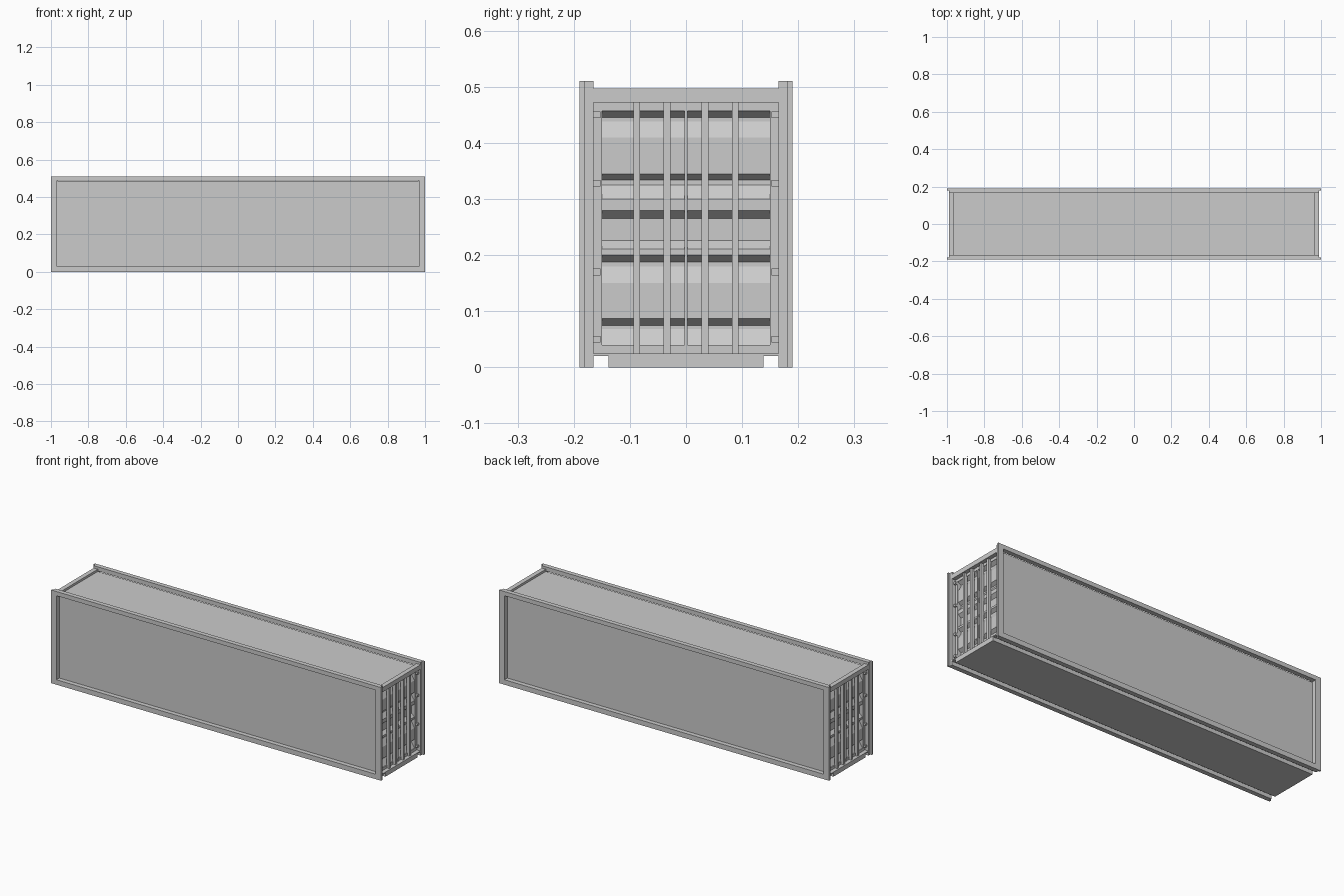
import bpy, bmesh

if "Cube" in bpy.data.objects:
    bpy.data.objects.remove(bpy.data.objects["Cube"])


def finish(name, bm, mirror=(False, False)):
    bmesh.ops.recalc_face_normals(bm, faces=bm.faces)
    me = bpy.data.meshes.new(name)
    bm.to_mesh(me)
    bm.free()
    ob = bpy.data.objects.new(name, me)
    bpy.context.collection.objects.link(ob)
    if any(mirror):
        m = ob.modifiers.new("mirror", 'MIRROR')
        m.use_axis = (mirror[0], mirror[1], False)
        m.use_mirror_merge = False
    return ob


def add_box(bm, x, y, z):
    vs = bmesh.ops.create_cube(bm, size=1)["verts"]
    for v in vs:
        for i, (lo, hi) in enumerate((x, y, z)):
            v.co[i] = lo if v.co[i] < 0 else hi


def boxes(name, items, mirror=(False, False)):
    bm = bmesh.new()
    for it in items:
        add_box(bm, *it)
    return finish(name, bm, mirror)


def ring(name, axis, span, outer, inner, mirror=(False, False)):
    """Rectangular ring (half width, z low, z high) extruded along x or y."""
    bm = bmesh.new()

    def loop(rect, d):
        w, a, b = rect
        pts = [(-w, a), (w, a), (w, b), (-w, b)]
        return [bm.verts.new((d, p, q) if axis == 'x' else (p, d, q)) for p, q in pts]

    loops = [loop(outer, span[0]), loop(outer, span[1]),
             loop(inner, span[1]), loop(inner, span[0])]
    for k in range(4):
        a, b = loops[k], loops[(k + 1) % 4]
        for i in range(4):
            j = (i + 1) % 4
            bm.faces.new((a[i], a[j], b[j], b[i]))
    return finish(name, bm, mirror)


# Body shell: side walls, roof and floor; its end faces are the door frames
ring("body_shell", 'x', (-0.968, 0.968), (0.165, 0.02, 0.485), (0.15, 0.04, 0.457))

# Side frames: outer plate and slightly shorter inner layer
opening = (0.967, 0.027, 0.487)
ring("side_frame_outer", 'y', (0.18, 0.19), (1.0, 0, 0.51), opening, (False, True))
ring("side_frame_inner", 'y', (0.165, 0.18), (0.99, 0, 0.51), opening, (False, True))

# Underfloor slab
boxes("underfloor", [((-0.99, 0.99), (-0.138, 0.138), (0, 0.021))])

# Top header and bottom sill at each end
boxes("end_beams", [((0.965, 0.99), (-0.165, 0.165), (0.472, 0.497)),
                    ((0.965, 0.99), (-0.165, 0.165), (0.02, 0.025))], (True, False))

# Corrugated door sheets
hi, lo = 0.964, 0.946
profile = [(hi, 0.457), (lo, 0.445), (lo, 0.438), (hi, 0.41), (hi, 0.345),
           (lo, 0.334), (lo, 0.325), (hi, 0.30), (hi, 0.28), (lo, 0.265),
           (lo, 0.226), (hi, 0.211), (hi, 0.20), (lo, 0.188), (lo, 0.18),
           (hi, 0.15), (hi, 0.087), (lo, 0.075), (lo, 0.068), (hi, 0.04)]
bm = bmesh.new()
rows = [[bm.verts.new((x, y, z)) for y in (-0.15, 0.15)] for x, z in profile]
for a, b in zip(rows, rows[1:]):
    bm.faces.new((a[0], b[0], b[1], a[1]))
sheet = finish("door_sheet", bm, (True, False))
for p in sheet.data.polygons:
    if p.normal.x < 0:
        p.flip()

# Vertical lock bars and the centre seam
boxes("lock_bars", [((0.964, 0.982), (y - 0.006, y + 0.006), (0.025, 0.472))
                    for y in (0.034, 0.088)], (True, True))
boxes("door_seam", [((0.95, 0.97), (-0.0025, 0.0025), (0.025, 0.472))], (True, False))

# Hinges
boxes("hinges", [((0.966, 0.98), (0.152, 0.165), (z - 0.006, z + 0.006))
                 for z in (0.05, 0.17, 0.328, 0.45)], (True, True))
